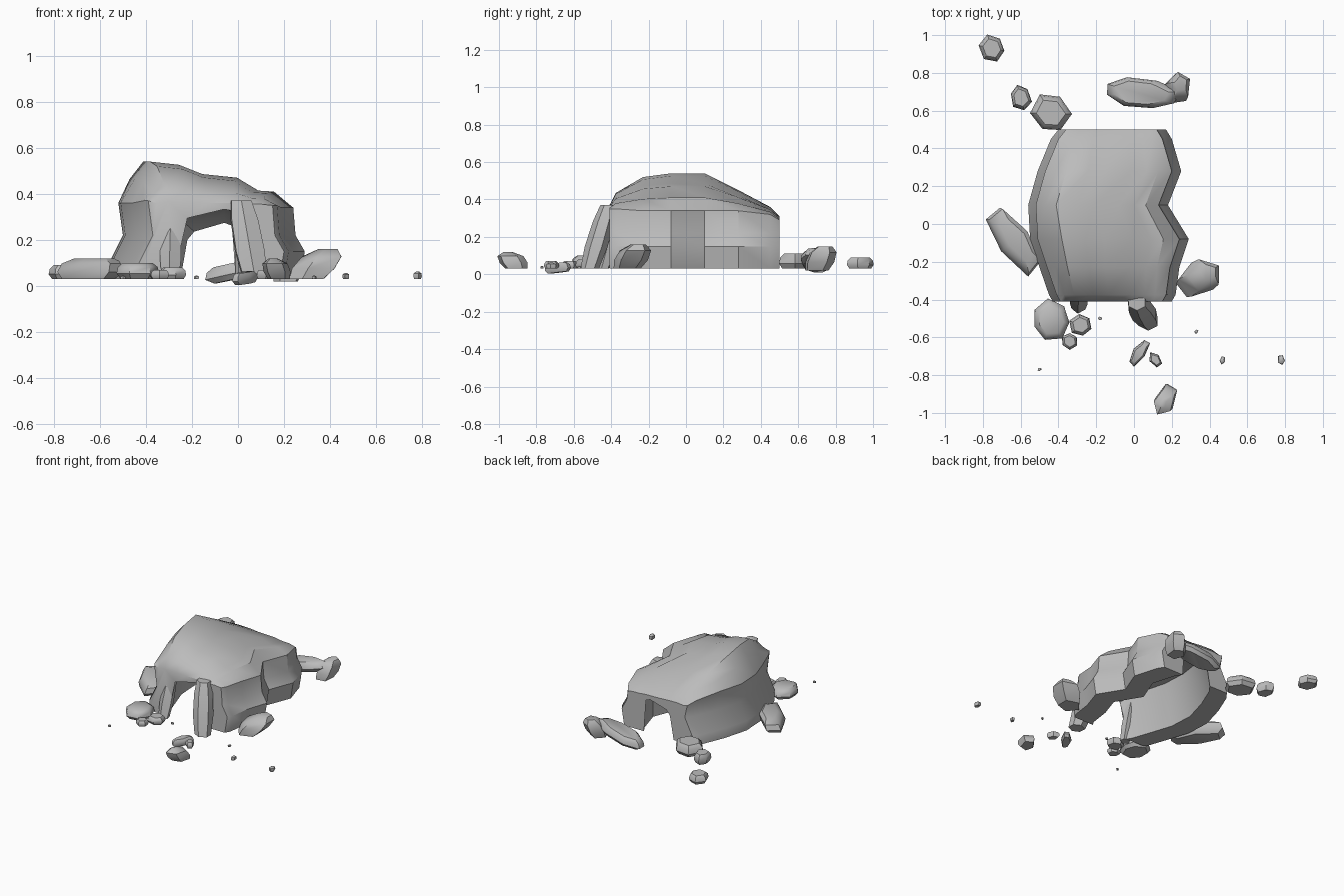
import bpy, bmesh, math, random
from mathutils import Matrix, Vector

cube = bpy.data.objects.get("Cube")
if cube:
    bpy.data.objects.remove(cube, do_unlink=True)

random.seed(11)
FLOOR = 0.03

stone = bpy.data.materials.new("grey_stone")
stone.use_nodes = True
stone.diffuse_color = (0.5, 0.5, 0.5, 1)
stone.node_tree.nodes["Principled BSDF"].inputs["Base Color"].default_value = (0.5, 0.5, 0.5, 1)


def finish(bm, name, angle):
    """Turn a bmesh into a shaded stone object."""
    bmesh.ops.recalc_face_normals(bm, faces=bm.faces)
    mesh = bpy.data.meshes.new(name)
    bm.to_mesh(mesh)
    bm.free()
    mesh.materials.append(stone)
    obj = bpy.data.objects.new(name, mesh)
    bpy.context.collection.objects.link(obj)
    bpy.ops.object.select_all(action='DESELECT')
    obj.select_set(True)
    bpy.context.view_layer.objects.active = obj
    bpy.ops.object.shade_smooth_by_angle(angle=math.radians(angle))
    return obj


def loft(bm, rings):
    """Skin quads between consecutive closed rings and return the vertices."""
    rows = [[bm.verts.new(p) for p in ring] for ring in rings]
    for a, b in zip(rows, rows[1:]):
        for i in range(len(a)):
            j = (i + 1) % len(a)
            bm.faces.new((a[i], a[j], b[j], b[i]))
    return rows


# Roof profile: position across the arch, share of the rise above the wall
ROOF = [(0.12, 0.62), (0.2, 1), (0.35, 0.93), (0.47, 0.73), (0.65, 0.65), (0.76, 0.37), (0.84, 0.35)]


def arch_section(y, left, right, wall, top):
    """One cross-section: outside from left foot to right foot, then inside back."""
    span, rise = right - left, top - wall
    outer = [(left, FLOOR), (left, 0.1), (left + 0.06, 0.22), (left + 0.04, wall + 0.02)]
    outer += [(left + u * span, wall + h * rise) for u, h in ROOF]
    outer += [(right - 0.05, wall), (right - 0.04, 0.22), (right, 0.15), (right - 0.02, FLOOR)]
    side_l, side_r = left + 0.15, right - 0.18
    inner = [(side_r, FLOOR), (side_r, 0.2), (side_r - 0.01, wall - 0.03),
             (-0.06, wall - 0.02 + 0.2 * rise), (side_l + 0.06, wall - 0.06 + 0.3 * rise),
             (side_l + 0.03, 0.2), (side_l, FLOOR)]
    return [(x, y, z) for x, z in outer + inner]


# Hollow rock arch: y, left edge, right edge, wall height, roof height
STATIONS = [
    (-0.41, -0.43, 0.2, 0.35, 0.365), (-0.375, -0.45, 0.22, 0.35, 0.435),
    (-0.23, -0.5, 0.24, 0.34, 0.52), (-0.08, -0.55, 0.29, 0.34, 0.54),
    (0.1, -0.56, 0.18, 0.34, 0.54), (0.28, -0.51, 0.25, 0.34, 0.45),
    (0.45, -0.44, 0.2, 0.32, 0.36), (0.5, -0.4, 0.17, 0.29, 0.31),
]
bm = bmesh.new()
rows = loft(bm, [arch_section(*s) for s in STATIONS])
for row in (rows[0], rows[-1]):
    bm.faces.new(row)
bmesh.ops.triangulate(bm, faces=[f for f in bm.faces if len(f.verts) > 4])
finish(bm, "rock_arch", 35)


def rock(name, x, y, size, yaw=0, sides=6, lean=(0, 0), base=FLOOR, tilt=0, crown=0.7):
    """Irregular boulder: jittered rings, optionally leaning or tilted."""
    length, width, height = size
    radii = [random.uniform(0.92, 1.12) for _ in range(sides)]
    rings = []
    for level, scale in ((0, 0.8), (0.35, 1), (0.75, 0.93), (1, crown)):
        ring = []
        for i, r in enumerate(radii):
            a = math.tau * (i + 0.5) / sides
            ring.append(Vector((math.cos(a) * r * scale * length / 2 + lean[0] * level,
                                math.sin(a) * r * scale * width / 2 + lean[1] * level,
                                height * level)))
        rings.append(ring)
    bm = bmesh.new()
    rows = loft(bm, rings)
    bm.faces.new(rows[0])
    bm.faces.new(rows[-1])
    turn = Matrix.Rotation(math.radians(yaw), 4, 'Z') @ Matrix.Rotation(math.radians(tilt), 4, 'Y')
    bm.transform(Matrix.Translation((x, y, base)) @ turn)
    finish(bm, name, 40)


# Tall stones leaning on the front of the arch
rock("leaning_pillar", 0.075, -0.515, (0.14, 0.12, 0.34), 0, 6, (-0.06, 0.1))
rock("leaning_shard", -0.29, -0.44, (0.1, 0.08, 0.27), 10, 5, (0.02, 0.08))

# Slabs lying beside and behind the arch
rock("left_slab", -0.645, -0.1, (0.4, 0.18, 0.09), -53, 6, (0, 0.03), crown=0.6)
rock("back_slab", 0.04, 0.69, (0.42, 0.16, 0.07), -7, 8, base=0.04, tilt=-12, crown=0.75)
rock("back_wedge", 0.21, 0.7, (0.14, 0.17, 0.13), -10, 5, (0.03, 0.05), base=0.02, crown=0.5)
rock("right_wedge", 0.305, -0.315, (0.2, 0.18, 0.13), 0, 5, (0.09, 0.06), crown=0.45)

# Boulders behind the arch
rock("far_boulder", -0.75, 0.93, (0.13, 0.14, 0.06), 20)
rock("small_back_boulder", -0.6, 0.67, (0.11, 0.14, 0.07), 15)
rock("large_back_boulder", -0.44, 0.585, (0.2, 0.21, 0.08), 30)

# Boulders in front of the arch
rock("large_front_boulder", -0.44, -0.51, (0.2, 0.21, 0.07), 20, 7)
rock("middle_front_boulder", -0.28, -0.535, (0.12, 0.12, 0.05), 10)
rock("small_front_boulder", -0.34, -0.62, (0.09, 0.09, 0.04))
rock("front_shard", 0.03, -0.68, (0.17, 0.07, 0.05), 55, 6, base=0.01, tilt=-6)
rock("front_chip", 0.115, -0.72, (0.09, 0.06, 0.04), -55, 5)
rock("outer_shard", 0.175, -0.91, (0.16, 0.11, 0.09), 62, 5, (-0.05, 0), crown=0.3)

# Scattered pebbles
PEBBLES = [(-0.18, -0.5, 0.025), (-0.5, -0.77, 0.025), (0.33, -0.57, 0.025),
           (0.47, -0.72, 0.045), (0.78, -0.72, 0.055)]
for i, (x, y, d) in enumerate(PEBBLES):
    rock(f"pebble_{i + 1}", x, y, (d, 0.7 * d, 0.6 * d), 25 * i, 5, crown=0.3)
